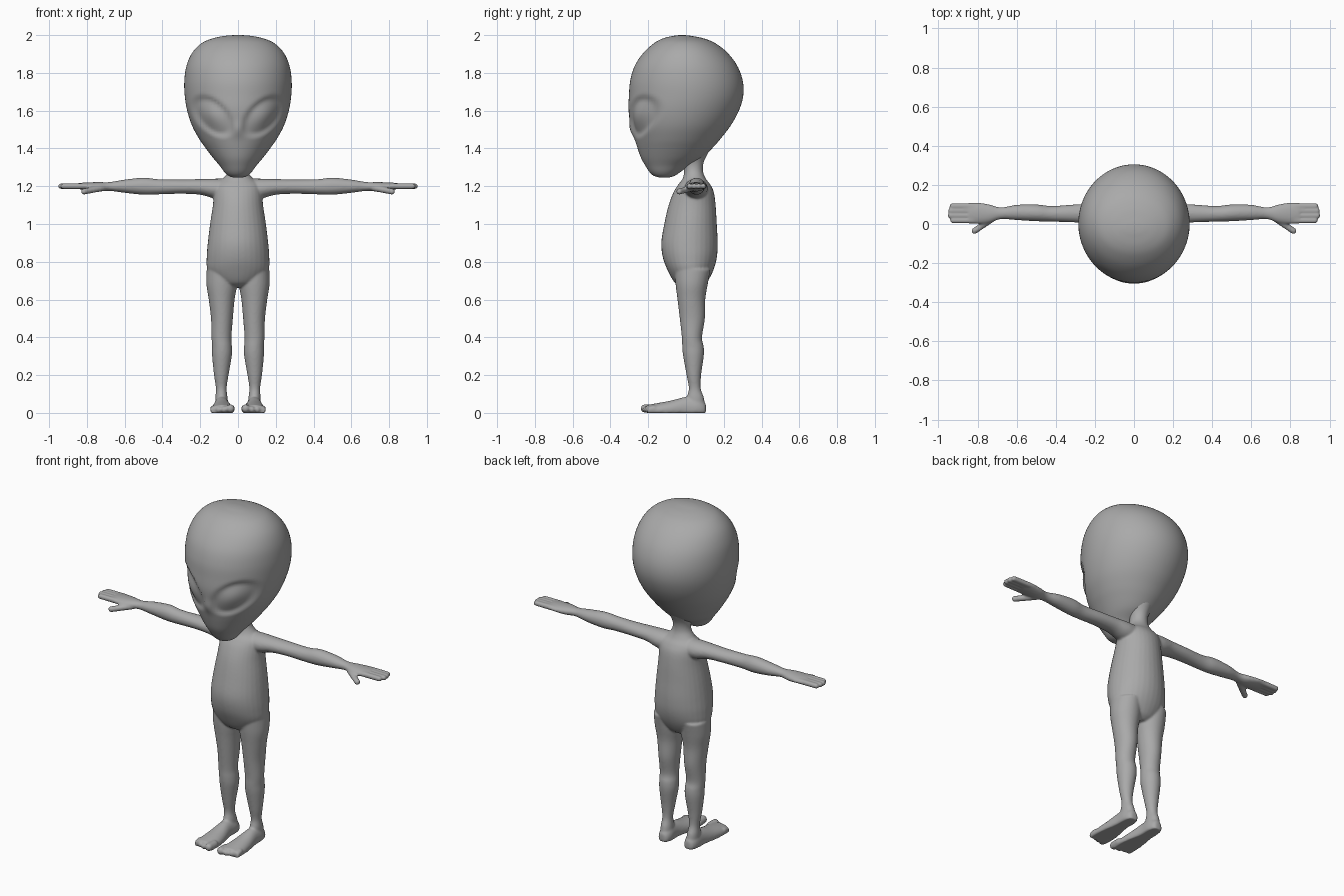
import bpy, bmesh, math
from mathutils import Vector

skin = bpy.data.materials.new("grey_skin")
skin.diffuse_color = (0.4, 0.4, 0.4, 1)


def spline(p0, p1, p2, p3, t):
    return 0.5 * (2 * p1 + (p2 - p0) * t + (2 * p0 - 5 * p1 + 4 * p2 - p3) * t * t
                  + (3 * p1 - p0 - 3 * p2 + p3) * t ** 3)


def loft(bm, axis, stations, seg=32, sub=5):
    """Closed tube; station = (position, lo_u, hi_u, lo_v, hi_v), u and v are the other two axes in order."""
    others = [i for i in range(3) if i != axis]
    rows, n = [], len(stations)
    for i in range(n - 1):
        quad = [stations[max(0, min(n - 1, i + k))] for k in (-1, 0, 1, 2)]
        for s in range(sub + (i == n - 2)):
            rows.append([spline(*vals, s / sub) for vals in zip(*quad)])
    rings = []
    for pos, ul, uh, vl, vh in rows:
        ring = []
        for k in range(seg):
            a = 2 * math.pi * k / seg
            co = [0, 0, 0]
            co[axis] = pos
            co[others[0]] = (ul + uh) / 2 + (uh - ul) / 2 * math.cos(a)
            co[others[1]] = (vl + vh) / 2 + (vh - vl) / 2 * math.sin(a)
            ring.append(bm.verts.new(co))
        rings.append(ring)
    for a, b in zip(rings, rings[1:]):
        for k in range(seg):
            bm.faces.new((a[k], a[(k + 1) % seg], b[(k + 1) % seg], b[k]))
    bm.faces.new(rings[0])
    bm.faces.new(rings[-1])
    return [v for r in rings for v in r]


def digit(bm, a, b, r):
    """Rounded finger or toe from a to b."""
    a, b = Vector(a), Vector(b)
    rot = (b - a).to_track_quat('Z', 'Y')
    length = (b - a).length
    vs = bmesh.ops.create_uvsphere(bm, u_segments=16, v_segments=10, radius=r)["verts"]
    for v in vs:
        if v.co.z > 1e-5:
            v.co.z += length
        v.co = a + rot @ v.co


def finish(bm, name):
    bmesh.ops.recalc_face_normals(bm, faces=bm.faces)
    me = bpy.data.meshes.new(name)
    bm.to_mesh(me)
    bm.free()
    me.materials.append(skin)
    me.shade_smooth()
    ob = bpy.data.objects.new(name, me)
    bpy.context.collection.objects.link(ob)
    return ob


# body: limbs on one side first, then mirrored
bm = bmesh.new()
# arm and palm
loft(bm, 0, [(0.02, -0.01, 0.11, 1.13, 1.24), (0.12, -0.01, 0.115, 1.135, 1.24),
             (0.2, 0.0, 0.105, 1.155, 1.238), (0.3, 0.008, 0.1, 1.16, 1.236),
             (0.42, 0.012, 0.092, 1.157, 1.237), (0.5, 0.014, 0.1, 1.155, 1.245),
             (0.6, 0.02, 0.098, 1.165, 1.235), (0.68, 0.025, 0.085, 1.175, 1.222),
             (0.74, 0.005, 0.1, 1.172, 1.222), (0.8, 0.0, 0.11, 1.178, 1.22),
             (0.845, 0.002, 0.108, 1.185, 1.217)])
for y, tip in ((0.018, 0.925), (0.043, 0.938), (0.068, 0.936), (0.092, 0.928)):
    digit(bm, (0.82, y, 1.2), (tip, y, 1.2), 0.0155)
digit(bm, (0.72, 0.03, 1.19), (0.815, -0.035, 1.172), 0.017)
# leg
loft(bm, 2, [(0.03, 0.05, 0.12, 0.01, 0.1), (0.08, 0.055, 0.12, 0.005, 0.095),
             (0.13, 0.06, 0.117, 0.015, 0.078), (0.2, 0.05, 0.127, 0.003, 0.08),
             (0.3, 0.033, 0.137, -0.015, 0.094), (0.35, 0.032, 0.138, -0.02, 0.094),
             (0.4, 0.035, 0.14, -0.022, 0.085), (0.5, 0.027, 0.143, -0.033, 0.1),
             (0.6, 0.018, 0.155, -0.045, 0.102), (0.68, 0.005, 0.167, -0.055, 0.115),
             (0.76, 0.01, 0.166, -0.06, 0.13)])
# foot with a flat sole
sole = loft(bm, 1, [(-0.205, 0.025, 0.145, -0.02, 0.042), (-0.15, 0.022, 0.146, -0.025, 0.052),
                    (-0.08, 0.03, 0.14, -0.03, 0.065), (0.0, 0.045, 0.128, -0.035, 0.085),
                    (0.06, 0.045, 0.126, -0.035, 0.085), (0.095, 0.055, 0.115, -0.02, 0.06),
                    (0.106, 0.07, 0.1, -0.01, 0.045)])
for v in sole:
    v.co.z = max(v.co.z, 0)
for x, tip, r in ((0.04, -0.217, 0.023), (0.073, -0.213, 0.018), (0.102, -0.203, 0.018), (0.13, -0.19, 0.018)):
    digit(bm, (x, -0.17, 0.022), (x, tip, r), r)
# mirror limbs
dup = bmesh.ops.duplicate(bm, geom=bm.verts[:] + bm.edges[:] + bm.faces[:])["geom"]
for v in dup:
    if isinstance(v, bmesh.types.BMVert):
        v.co.x *= -1
# torso with shoulders and neck
loft(bm, 2, [(0.665, -0.05, 0.05, -0.02, 0.08), (0.69, -0.11, 0.11, -0.06, 0.11),
             (0.75, -0.16, 0.16, -0.095, 0.143), (0.82, -0.166, 0.166, -0.122, 0.163),
             (0.9, -0.16, 0.16, -0.131, 0.168), (1.0, -0.148, 0.148, -0.115, 0.163),
             (1.1, -0.133, 0.133, -0.092, 0.157), (1.17, -0.128, 0.128, -0.065, 0.147),
             (1.21, -0.12, 0.12, -0.04, 0.128), (1.24, -0.08, 0.08, -0.018, 0.105),
             (1.28, -0.052, 0.052, -0.01, 0.09), (1.33, -0.05, 0.05, -0.02, 0.095),
             (1.39, -0.075, 0.075, -0.06, 0.125)])
body = finish(bm, "body")
remesh = body.modifiers.new("fuse", 'REMESH')
remesh.mode = 'VOXEL'
remesh.voxel_size = 0.006
remesh.use_smooth_shade = True
smooth = body.modifiers.new("soften", 'SMOOTH')
smooth.factor = 0.5
smooth.iterations = 6

# head: egg-shaped skull tapering to the chin
bm = bmesh.new()
loft(bm, 2, [(1.246, -0.025, 0.025, -0.14, -0.09), (1.255, -0.05, 0.05, -0.17, -0.06),
             (1.275, -0.072, 0.072, -0.193, -0.03), (1.31, -0.098, 0.098, -0.216, 0.02),
             (1.35, -0.132, 0.132, -0.238, 0.085), (1.4, -0.17, 0.17, -0.256, 0.138),
             (1.45, -0.205, 0.205, -0.271, 0.182), (1.52, -0.243, 0.243, -0.291, 0.236),
             (1.6, -0.269, 0.269, -0.304, 0.28), (1.68, -0.282, 0.282, -0.302, 0.303),
             (1.76, -0.284, 0.284, -0.295, 0.3), (1.84, -0.272, 0.272, -0.27, 0.27),
             (1.91, -0.24, 0.24, -0.222, 0.216), (1.96, -0.188, 0.188, -0.165, 0.15),
             (1.985, -0.125, 0.125, -0.115, 0.085), (1.997, -0.06, 0.06, -0.06, 0.02),
             (2.0, -0.01, 0.01, -0.03, -0.01)], seg=96, sub=6)
# slanted almond eye hollows with bulging eyeballs, and a small nose
for v in bm.verts:
    if v.co.y < -0.02:
        x, z = abs(v.co.x) - 0.135, v.co.z - 1.57
        u = (x * 0.72 + z * 0.69) / 0.145
        w = (-x * 0.69 + z * 0.72) / 0.085
        d = math.hypot(u, w)
        hollow = 0.024 * max(0, 1 - d ** 4) ** 1.5
        ball = 0.022 * max(0, 1 - (d / 0.75) ** 2)
        nose = 0.01 * math.exp(-(v.co.x / 0.025) ** 2 - ((v.co.z - 1.5) / 0.04) ** 2)
        out = Vector((v.co.x, v.co.y, 0)).normalized()
        v.co += out * (ball - hollow)
        v.co.y -= nose
finish(bm, "head")
